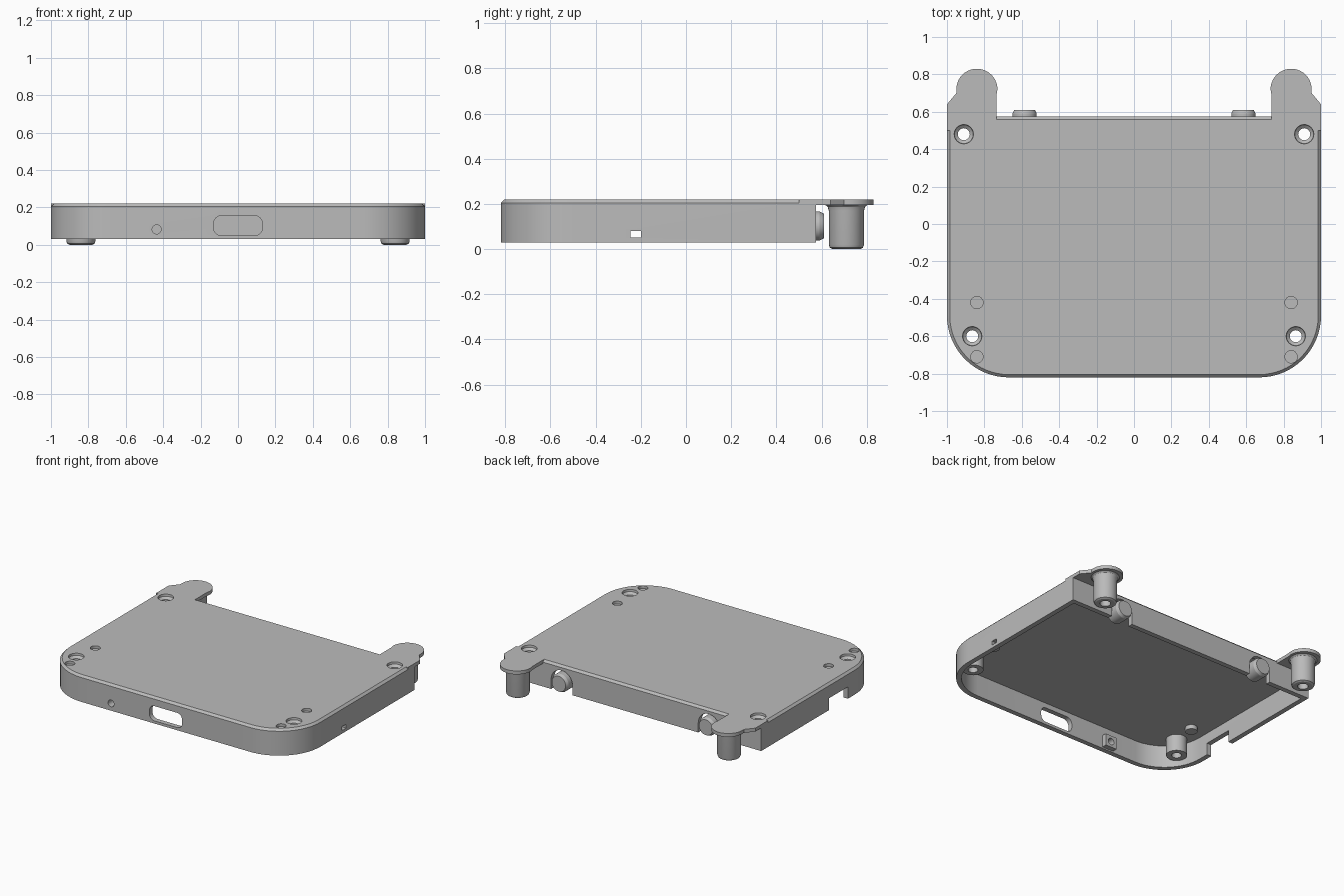
import bpy, bmesh
from math import sin, cos, pi, radians
from mathutils import Matrix, Vector

cube = bpy.data.objects.get("Cube")
if cube:
    bpy.data.objects.remove(cube, do_unlink=True)

grey = bpy.data.materials.new("light_grey")
grey.use_nodes = True
grey.diffuse_color = (0.5, 0.5, 0.5, 1)
grey.node_tree.nodes["Principled BSDF"].inputs["Base Color"].default_value = (0.5, 0.5, 0.5, 1)

BACK, FRONT, RADIUS, BASE, TOP, CEILING = 0.575, -0.82, 0.33, 0.03, 0.22, 0.19


def loft(name, rings, matrix=Matrix()):
    """Closed solid through a stack of (2D loop, height) rings."""
    bm = bmesh.new()
    layers = [[bm.verts.new(matrix @ Vector((x, y, z))) for x, y in loop] for loop, z in rings]
    for a, b in zip(layers, layers[1:]):
        for i in range(len(a)):
            j = (i + 1) % len(a)
            bm.faces.new((a[i], a[j], b[j], b[i]))
    bm.faces.new(layers[0])
    bm.faces.new(layers[-1])
    bmesh.ops.recalc_face_normals(bm, faces=bm.faces)
    mesh = bpy.data.meshes.new(name)
    bm.to_mesh(mesh)
    bm.free()
    obj = bpy.data.objects.new(name, mesh)
    bpy.context.collection.objects.link(obj)
    mesh.materials.append(grey)
    return obj


def arc(cx, cy, r, start, end, steps):
    angles = [radians(start + (end - start) * i / steps) for i in range(steps + 1)]
    return [(cx + r * cos(a), cy + r * sin(a)) for a in angles]


def turned(name, profile, x, y, z=0, along_y=False):
    """Round part from a (radius, height) profile."""
    matrix = Matrix.Translation((x, y, z))
    if along_y:
        matrix = matrix @ Matrix.Rotation(-pi / 2, 4, "X")
    return loft(name, [(arc(0, 0, r, 0, 348.75, 31), h) for r, h in profile], matrix)


def block(name, x0, x1, y0, y1, z0, z1):
    loop = [(x0, y0), (x1, y0), (x1, y1), (x0, y1)]
    return loft(name, [(loop, z0), (loop, z1)])


def rounded(w, h, r):
    loop = []
    for sx, sy, a in ((1, 1, 0), (-1, 1, 90), (-1, -1, 180), (1, -1, 270)):
        loop += arc(sx * (w - r), sy * (h - r), r, a, a + 90, 6)
    return loop


def combine(target, tool, operation):
    mod = target.modifiers.new("combine", "BOOLEAN")
    mod.operation, mod.solver, mod.object = operation, "EXACT", tool
    bpy.context.view_layer.objects.active = target
    bpy.ops.object.modifier_apply(modifier=mod.name)
    bpy.data.objects.remove(tool, do_unlink=True)


def outline(inset):
    """Case footprint with round front corners and square back corners."""
    cx, cy, r = 1 - RADIUS, FRONT + RADIUS, RADIUS - inset
    return (arc(-cx, cy, r, 180, 270, 16) + arc(cx, cy, r, 270, 360, 16)
            + [(1 - inset, BACK - inset), (-1 + inset, BACK - inset)])


# Case shell, open underneath, with a chamfered top edge
case = loft("case", [(outline(0), BASE), (outline(0), TOP - 0.015), (outline(0.015), TOP)])
combine(case, loft("cavity", [(outline(0.035), -0.1), (outline(0.035), CEILING)]), "DIFFERENCE")

# Ears, screw posts
for s in (-1, 1):
    ear = [(1, 0.5), (1, 0.64), (0.95, 0.70)] + arc(0.84, 0.72, 0.11, 0, 180, 20)
    ear += [(0.735, 0.69), (0.735, 0.5)]
    ear = [(s * x, y) for x, y in ear]
    combine(case, loft("ear", [(ear, TOP - 0.025), (ear, TOP)]), "UNION")
    for x, y, bottom in ((0.91, 0.48, 0.165), (0.865, -0.6, 0.07)):
        combine(case, turned("post", [(0.068, bottom), (0.068, 0.2)], s * x, y), "UNION")
    combine(case, turned("boss", [(0.04, 0.16), (0.04, 0.2)], s * 0.84, -0.42), "UNION")
combine(case, block("hole_housing", -0.48, -0.39, -0.8, -0.75, 0.04, 0.125), "UNION")

# Countersunk screw holes, shallow dimples, arched button cutouts in the back wall
sink = [(0.032, -0.1), (0.032, 0.19), (0.05, 0.205), (0.06, 0.3)]
for s in (-1, 1):
    for x, y in ((0.91, 0.48), (0.865, -0.6)):
        combine(case, turned("sink", sink, s * x, y), "DIFFERENCE")
    for y in (-0.42, -0.71):
        combine(case, turned("dimple", [(0.033, TOP - 0.02), (0.033, 0.3)], s * 0.84, y), "DIFFERENCE")
    arch = arc(0, 0, 0.085, 180, 360, 16) + [(0.085, 0.2), (-0.085, 0.2)]
    place = Matrix.Translation((s * 0.585, 0.5, 0.1)) @ Matrix.Rotation(-pi / 2, 4, "X")
    combine(case, loft("arch", [(arch, 0), (arch, 0.2)], place), "DIFFERENCE")

# Front port, pin hole, side slot and open side notch
port = rounded(0.13, 0.053, 0.04)
place = Matrix.Translation((0, -0.9, 0.102)) @ Matrix.Rotation(-pi / 2, 4, "X")
combine(case, loft("port", [(port, 0), (port, 0.2)], place), "DIFFERENCE")
combine(case, turned("pin", [(0.024, 0), (0.024, 0.25)], -0.435, -0.9, 0.082, True), "DIFFERENCE")
combine(case, block("slot", 0.9, 1.1, -0.245, -0.2, 0.052, 0.08), "DIFFERENCE")
combine(case, block("notch", -1.1, -0.9, -0.41, -0.195, -0.1, 0.115), "DIFFERENCE")

# Hollow-ended legs under the ears and round buttons at the back
parts = [case]
leg = [(0.035, 0.07), (0.035, 0), (0.062, 0), (0.073, 0.006), (0.078, 0.02),
       (0.078, 0.17), (0.083, 0.187), (0.095, 0.197)]
button = [(0.065, 0), (0.065, 0.09), (0.055, 0.11)]
for s, side in ((-1, "right"), (1, "left")):
    parts.append(turned(side + "_leg", leg, s * 0.84, 0.71))
    parts.append(turned(side + "_button", button, s * 0.585, 0.5, 0.102, True))

for obj in parts:
    bpy.ops.object.select_all(action="DESELECT")
    obj.select_set(True)
    bpy.context.view_layer.objects.active = obj
    bpy.ops.object.shade_smooth_by_angle(angle=radians(25))
